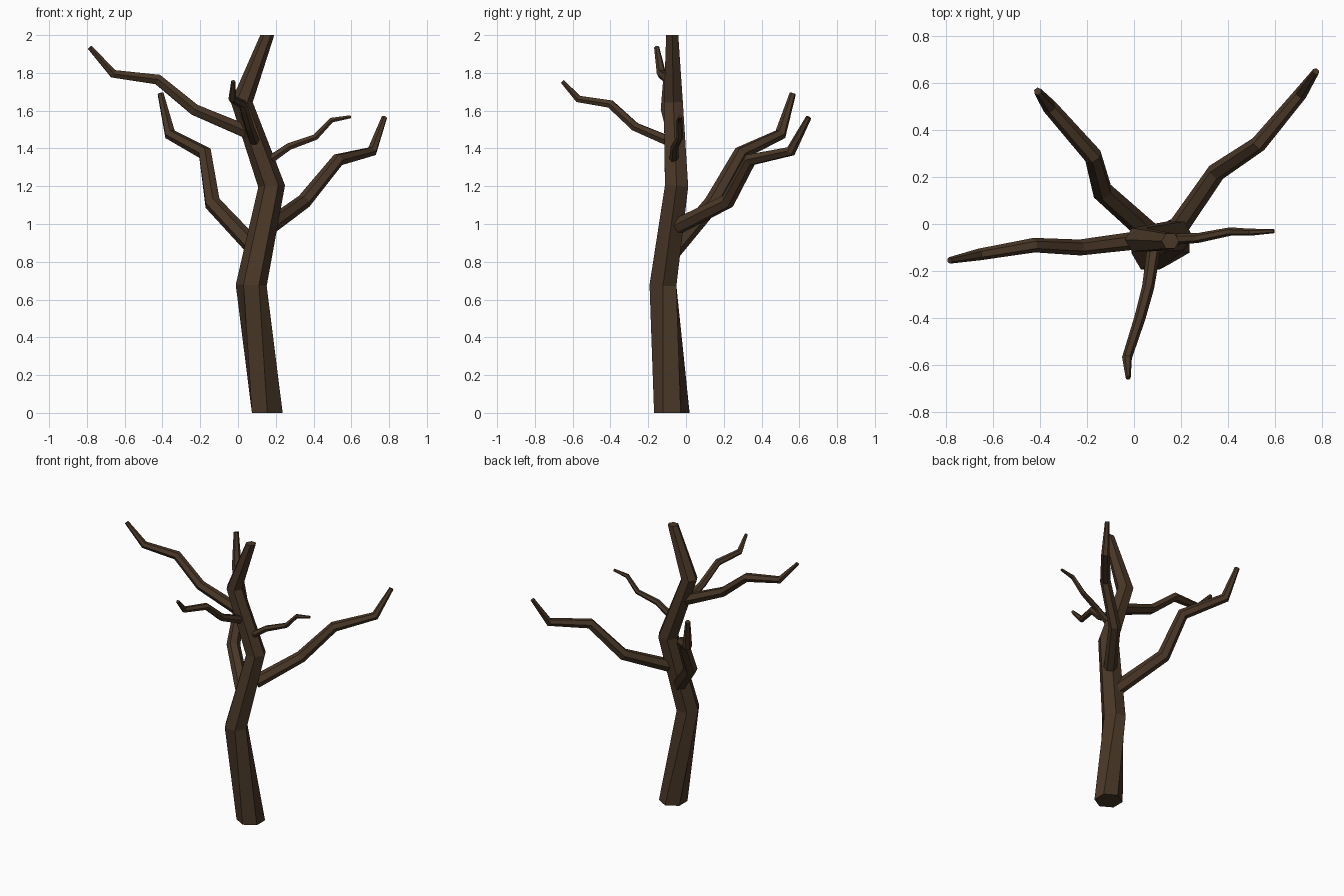
import bpy, bmesh, math
from mathutils import Vector

if "Cube" in bpy.data.objects:
    bpy.data.objects.remove(bpy.data.objects["Cube"])

bark = bpy.data.materials.new("dark_brown_bark")
bark.diffuse_color = (0.066, 0.038, 0.020, 1)
bark.use_nodes = True
bark.node_tree.nodes["Principled BSDF"].inputs["Base Color"].default_value = bark.diffuse_color


def limb(name, pts, ref, phases=None, flat_ends=False, sides=6):
    """Tapered faceted tube through points (x, y, z, radius)."""
    centres = [Vector(p[:3]) for p in pts]
    bm = bmesh.new()
    rings = []
    last = len(pts) - 1
    for i, c in enumerate(centres):
        # ring plane follows the averaged direction of its neighbours
        t = Vector((0, 0, 0))
        if i > 0:
            t += (c - centres[i - 1]).normalized()
        if i < last:
            t += (centres[i + 1] - c).normalized()
        if flat_ends and i in (0, last):
            t = Vector((0, 0, 1))
        t.normalize()
        r = Vector(ref)
        u = (r - t * r.dot(t)).normalized()
        v = t.cross(u)
        ph = math.radians(phases[i]) if phases else 0
        ring = []
        for k in range(sides):
            a = ph + 2 * math.pi * k / sides
            ring.append(bm.verts.new(c + (u * math.cos(a) + v * math.sin(a)) * pts[i][3]))
        rings.append(ring)
    for a, b in zip(rings, rings[1:]):
        for k in range(sides):
            n = (k + 1) % sides
            bm.faces.new((a[k], a[n], b[n], b[k]))
    bm.faces.new(rings[0][::-1])
    bm.faces.new(rings[-1])
    bmesh.ops.recalc_face_normals(bm, faces=bm.faces)
    me = bpy.data.meshes.new(name)
    bm.to_mesh(me)
    bm.free()
    me.materials.append(bark)
    ob = bpy.data.objects.new(name, me)
    bpy.context.collection.objects.link(ob)


# Crooked trunk
limb("trunk", [(0.155, -0.075, 0, 0.094), (0.07, -0.122, 0.675, 0.082),
               (0.178, -0.05, 1.20, 0.071), (0.02, -0.067, 1.645, 0.058),
               (0.155, -0.073, 2.0, 0.037)],
     (1, 0, 0), phases=[-30, 0, 0, 0, 0], flat_ends=True)

# Five branches
branches = {
    "branch_back_right": [(0.17, -0.04, 0.99, 0.044), (0.35, 0.22, 1.12, 0.040),
                          (0.53, 0.34, 1.34, 0.035), (0.71, 0.555, 1.385, 0.028),
                          (0.775, 0.65, 1.565, 0.015)],
    "branch_back_left": [(0.10, -0.07, 0.86, 0.048), (-0.135, 0.14, 1.11, 0.045),
                         (-0.175, 0.29, 1.375, 0.039), (-0.36, 0.50, 1.475, 0.032),
                         (-0.41, 0.565, 1.69, 0.017)],
    "branch_left": [(0.09, -0.06, 1.47, 0.040), (-0.23, -0.10, 1.605, 0.034),
                    (-0.425, -0.09, 1.765, 0.031), (-0.66, -0.13, 1.795, 0.025),
                    (-0.785, -0.155, 1.935, 0.014)],
    "branch_front": [(0.09, -0.07, 1.43, 0.030), (0.06, -0.27, 1.515, 0.026),
                     (0.025, -0.40, 1.635, 0.024), (-0.03, -0.57, 1.662, 0.021),
                     (-0.025, -0.655, 1.755, 0.011)],
    "branch_right": [(0.14, -0.065, 1.32, 0.025), (0.27, -0.06, 1.41, 0.021),
                     (0.41, -0.032, 1.46, 0.018), (0.495, -0.035, 1.55, 0.015),
                     (0.597, -0.03, 1.568, 0.009)],
}
for name, pts in branches.items():
    d = Vector(pts[-1][:3]) - Vector(pts[0][:3])
    limb(name, pts, (-d.y, d.x, 0))  # corners point sideways
